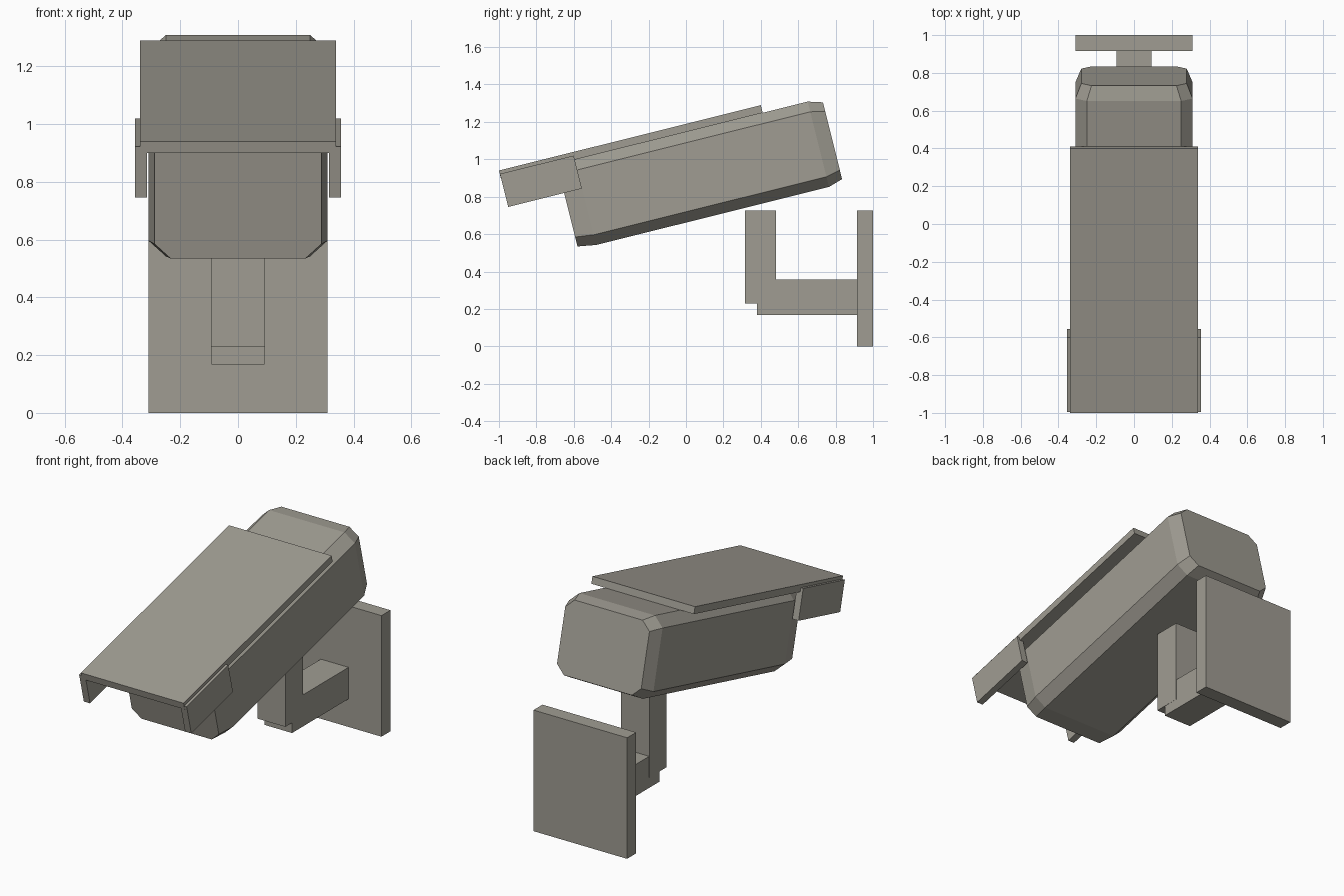
import bpy, bmesh, math

cube = bpy.data.objects.get("Cube")
if cube:
    bpy.data.objects.remove(cube, do_unlink=True)

TILT = math.radians(14)

grey = bpy.data.materials.new("warm grey")
grey.use_nodes = True
colour = (0.35, 0.335, 0.29, 1)
grey.diffuse_color = colour
grey.node_tree.nodes["Principled BSDF"].inputs["Base Color"].default_value = colour


def finish(name, bm, tilt=0):
    bmesh.ops.recalc_face_normals(bm, faces=bm.faces[:])
    mesh = bpy.data.meshes.new(name)
    bm.to_mesh(mesh)
    bm.free()
    mesh.materials.append(grey)
    obj = bpy.data.objects.new(name, mesh)
    obj.rotation_euler.x = tilt
    bpy.context.collection.objects.link(obj)
    return obj


def box(name, xs, ys, zs, tilt=0):
    bm = bmesh.new()
    bmesh.ops.create_cube(bm, size=1)
    for v in bm.verts:
        v.co = [lo + (c + 0.5) * (hi - lo) for c, (lo, hi) in zip(v.co, (xs, ys, zs))]
    return finish(name, bm, tilt)


def housing(name, stations, half_w, half_h, cut_x, cut_z, mid_z):
    """Loft a chamfered rectangle along y; each station is (y, scale)."""
    corner = [(half_w, half_h - cut_z), (half_w - cut_x, half_h)]
    right = [(x, -z) for x, z in reversed(corner)] + corner
    outline = right + [(-x, z) for x, z in reversed(right)]
    bm = bmesh.new()
    rings = [[bm.verts.new((x * s, y, mid_z + z * s)) for x, z in outline]
             for y, s in stations]
    for a, b in zip(rings, rings[1:]):
        for i in range(len(a)):
            j = (i + 1) % len(a)
            bm.faces.new((a[i], a[j], b[j], b[i]))
    bm.faces.new(rings[0])
    bm.faces.new(rings[-1])
    return finish(name, bm, TILT)


# Tilted camera housing with narrowed ends
housing("camera_housing", [(-0.434, 0.93), (-0.334, 1), (0.948, 1), (1.026, 0.9)],
        0.31, 0.235, 0.06, 0.056, 0.877)

# Sun visor lying on the housing, with a flap on each side of its front
box("visor_top", (-0.34, 0.34), (-0.743, 0.70), (1.112, 1.154), TILT)
for side, xs in (("left", (0.315, 0.356)), ("right", (-0.356, -0.315))):
    box(side + "_visor_flap", xs, (-0.742, -0.336), (0.953, 1.135), TILT)

# Wall bracket
box("wall_plate", (-0.31, 0.31), (0.915, 1.0), (0, 0.725))
box("bracket_arm", (-0.092, 0.092), (0.38, 0.916), (0.168, 0.357))
box("bracket_post", (-0.093, 0.093), (0.315, 0.48), (0.23, 0.725))
